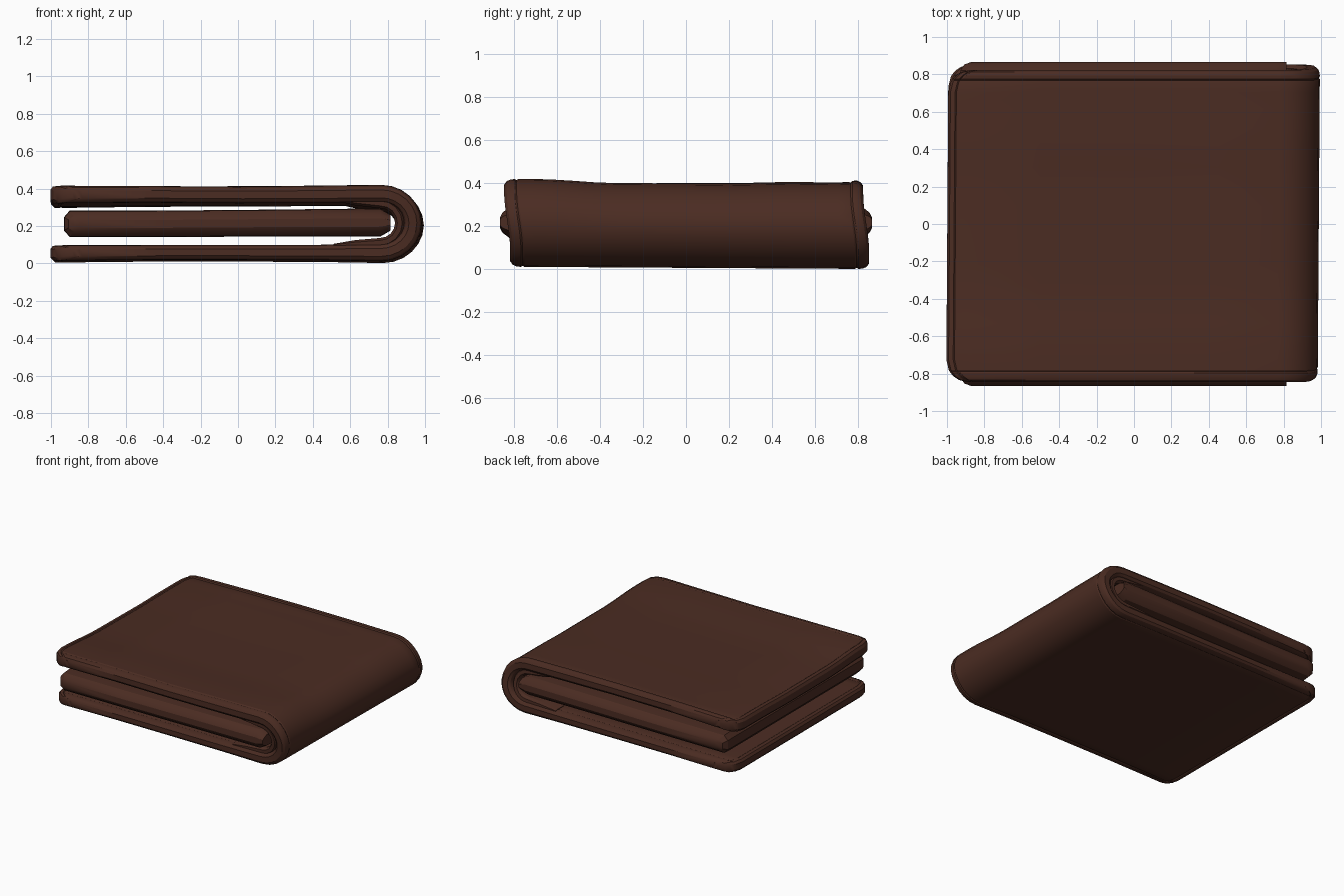
import bpy, bmesh, math
from mathutils import Vector

cube = bpy.data.objects.get("Cube")
if cube:
    bpy.data.objects.remove(cube, do_unlink=True)

leather = bpy.data.materials.new("dark brown leather")
leather.use_nodes = True
colour = (0.07, 0.025, 0.016, 1)
leather.diffuse_color = colour
bsdf = leather.node_tree.nodes["Principled BSDF"]
bsdf.inputs["Base Color"].default_value = colour
bsdf.inputs["Roughness"].default_value = 0.7


def ring(path, half):
    """Closed outline around a centre line of (x, z, thickness factor)."""
    pts = [Vector((x, z)) for x, z, _ in path]
    outer, inner = [], []
    for i, p in enumerate(pts):
        t = (pts[min(i + 1, len(pts) - 1)] - pts[max(i - 1, 0)]).normalized()
        n = Vector((-t.y, t.x)) * half * path[i][2]
        outer.append(p + n)
        inner.append(p - n)
    return outer + inner[::-1]


def loft(name, path, half, rows, warp):
    """Sweep the outline along y; rows hold (y, corner inset, thickness)."""
    bm = bmesh.new()
    loops = []
    for y, inset, thick in rows:
        loop = []
        for p in ring(path, half * thick):
            pull = min(max((0.4 - p.x) / 1.4, 0), 1)
            loop.append(bm.verts.new(warp(p.x + inset * pull, y, p.y)))
        loops.append(loop)
    n = len(loops[0])
    for a, b in zip(loops, loops[1:]):
        for i in range(n):
            j = (i + 1) % n
            bm.faces.new((a[i], a[j], b[j], b[i]))
    # End caps follow the strip so that they stay inside the fold
    for loop in (loops[0], loops[-1]):
        for i in range(n // 2 - 1):
            bm.faces.new((loop[i], loop[i + 1], loop[n - 2 - i], loop[n - 1 - i]))
    bmesh.ops.recalc_face_normals(bm, faces=bm.faces)
    mesh = bpy.data.meshes.new(name)
    bm.to_mesh(mesh)
    bm.free()
    mesh.materials.append(leather)
    obj = bpy.data.objects.new(name, mesh)
    bpy.context.collection.objects.link(obj)
    bpy.ops.object.select_all(action='DESELECT')
    obj.select_set(True)
    bpy.context.view_layer.objects.active = obj
    bpy.ops.object.shade_smooth_by_angle(angle=math.radians(28))


def mirrored_rows(width, edge, radius):
    """Rows from the rim at -y to the rim at +y, with rounded corners."""
    side = []
    for d, thick in edge:
        e = max(radius - d, 0)
        side.append((d - width, radius - math.sqrt(radius ** 2 - e ** 2), thick))
    middle = [(width * k / 8, 0, 1) for k in range(-6, 7)]
    return side + middle + [(-y, i, t) for y, i, t in reversed(side)]


def fold(tip, centre_x, rx, rz, steps):
    """Upper flap, spine arc, then a slightly thinner lower flap."""
    mid = 0.21
    upper = [(x, mid + rz + dz, f) for x, dz, f in tip]
    arc = []
    for k in range(steps + 1):
        a = math.pi * (0.5 - k / steps)
        arc.append((centre_x + rx * math.cos(a), mid + rz * math.sin(a), 1))
    lower = [(x, mid - rz - abs(dz) / 2, f * 0.88) for x, dz, f in reversed(tip)]
    return upper + arc + lower


def smooth(a, b, v):
    t = min(max((v - a) / (b - a), 0), 1)
    return t * t * (3 - 2 * t)


def leather_warp(x, y, z):
    """Sag of the upper flap, tilt of the lower one and skew between them."""
    up = smooth(0.08, 0.36, z)
    sag = -0.02 * smooth(-0.7, -0.3, y) + 0.006 * smooth(0.2, 0.5, y)
    sag += 0.01 * smooth(0.76, 0.8, y) + 0.004 * math.sin(3 * x + 2 * y)
    tilt = 0.004 - 0.006 * y
    return (x + 0.007 * y - 0.004,
            y + 0.017 - 0.028 * up,
            z + sag * up + tilt * (1 - up))


# Outer cover with a faint stitched rim groove
rim = [(0, 0.45), (0.012, 0.8), (0.03, 0.97), (0.05, 1), (0.058, 0.9), (0.066, 1), (0.12, 1)]
cover_tip = [(-0.994, -0.008, 0.55), (-0.98, -0.008, 0.95), (-0.955, -0.006, 1),
             (-0.948, -0.006, 0.9), (-0.938, -0.005, 1), (-0.5, 0, 0.95),
             (0, 0, 0.95), (0.45, 0, 1)]
loft("outer_cover", fold(cover_tip, 0.775, 0.17, 0.16, 12), 0.047,
     mirrored_rows(0.835, rim, 0.12), leather_warp)

# Lining bunched up inside the spine
lining_tip = [(0.52, 0.03, 0.4), (0.64, 0.016, 1)]
loft("spine_lining", fold(lining_tip, 0.77, 0.105, 0.108, 8), 0.026,
     mirrored_rows(0.815, [(0, 0.5), (0.02, 1)], 0.02), leather_warp)

# Folded pocket block between the flaps, with bevelled edges
pocket_path = [(-0.93, 0.212, 0.5), (-0.9, 0.212, 0.98), (-0.4, 0.212, 0.98),
               (0.2, 0.216, 1), (0.76, 0.219, 1.05), (0.815, 0.219, 0.6)]
loft("inner_pockets", pocket_path, 0.072,
     mirrored_rows(0.865, [(0, 0.3), (0.012, 0.6), (0.045, 0.95), (0.1, 1)], 0.06),
     lambda x, y, z: (x, y, z))
